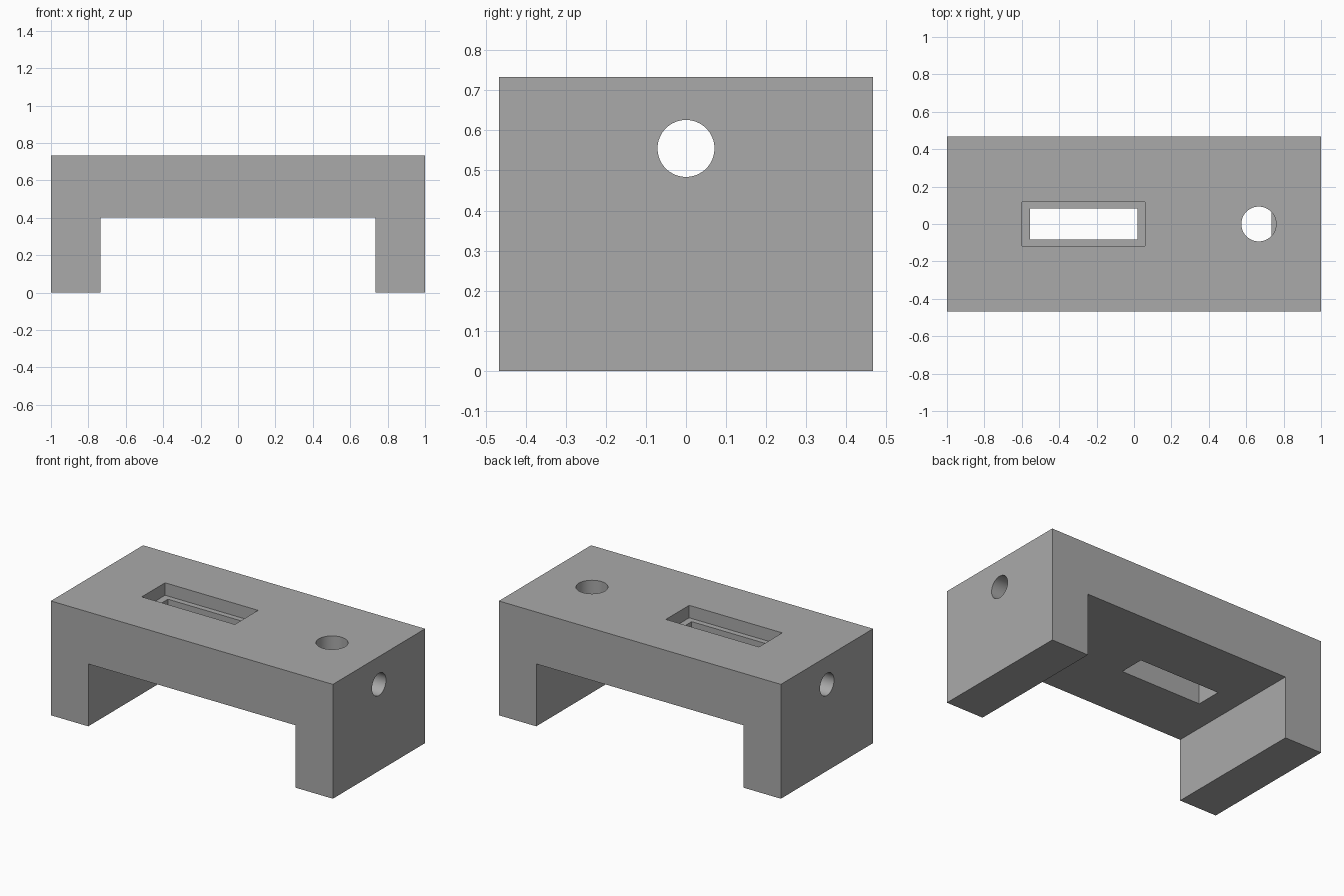
import bpy, bmesh, math

if "Cube" in bpy.data.objects:
    bpy.data.objects.remove(bpy.data.objects["Cube"])

grey = bpy.data.materials.new("plain grey")
grey.diffuse_color = (0.40, 0.40, 0.40, 1)
grey.use_nodes = True
grey.node_tree.nodes["Principled BSDF"].inputs["Base Color"].default_value = grey.diffuse_color

HALF_W, TOP, UNDER, LEG = 0.467, 0.733, 0.40, 0.735


def make_object(name, bm):
    bmesh.ops.recalc_face_normals(bm, faces=bm.faces)
    mesh = bpy.data.meshes.new(name)
    bm.to_mesh(mesh)
    bm.free()
    mesh.materials.append(grey)
    obj = bpy.data.objects.new(name, mesh)
    bpy.context.collection.objects.link(obj)
    return obj


def box(name, lo, hi):
    bm = bmesh.new()
    bmesh.ops.create_cube(bm, size=1)
    for v in bm.verts:
        v.co = [(a + b) / 2 + c * (b - a) for a, b, c in zip(lo, hi, v.co)]
    return make_object(name, bm)


def rod(name, radius, length, location, tilt=0):
    bm = bmesh.new()
    bmesh.ops.create_cone(bm, cap_ends=True, segments=64, radius1=radius,
                          radius2=radius, depth=length)
    obj = make_object(name, bm)
    obj.location = location
    obj.rotation_euler.y = tilt
    return obj


# Bridge-shaped body: front profile extruded along y
profile = [(-1, 0), (-LEG, 0), (-LEG, UNDER), (LEG, UNDER),
           (LEG, 0), (1, 0), (1, TOP), (-1, TOP)]
bm = bmesh.new()
face = bm.faces.new([bm.verts.new((x, -HALF_W, z)) for x, z in profile])
ext = bmesh.ops.extrude_face_region(bm, geom=[face])
for v in ext["geom"]:
    if isinstance(v, bmesh.types.BMVert):
        v.co.y = HALF_W
body = make_object("bridge_body", bm)

# Cutters: stepped slot, vertical hole down to the underside, lengthwise bore
cutters = [
    box("slot_recess_cutter", (-0.60, -0.118, TOP - 0.08), (0.06, 0.118, 0.9)),
    box("slot_through_cutter", (-0.555, -0.083, 0.3), (0.018, 0.083, 0.9)),
    rod("top_hole_cutter", 0.093, 0.5, (0.667, 0, UNDER + 0.25)),
    rod("lengthwise_bore_cutter", 0.071, 2.4, (0, 0, 0.555), math.pi / 2),
]
bpy.context.view_layer.objects.active = body
body.select_set(True)
for cutter in cutters:
    cutter.hide_render = True
    mod = body.modifiers.new(cutter.name, "BOOLEAN")
    mod.operation, mod.solver, mod.object = "DIFFERENCE", "EXACT", cutter
    bpy.ops.object.modifier_apply(modifier=mod.name)
for cutter in cutters:
    bpy.data.objects.remove(cutter)

# Round bores smooth, everything else crisp
bpy.ops.object.shade_smooth_by_angle(angle=math.radians(30))
